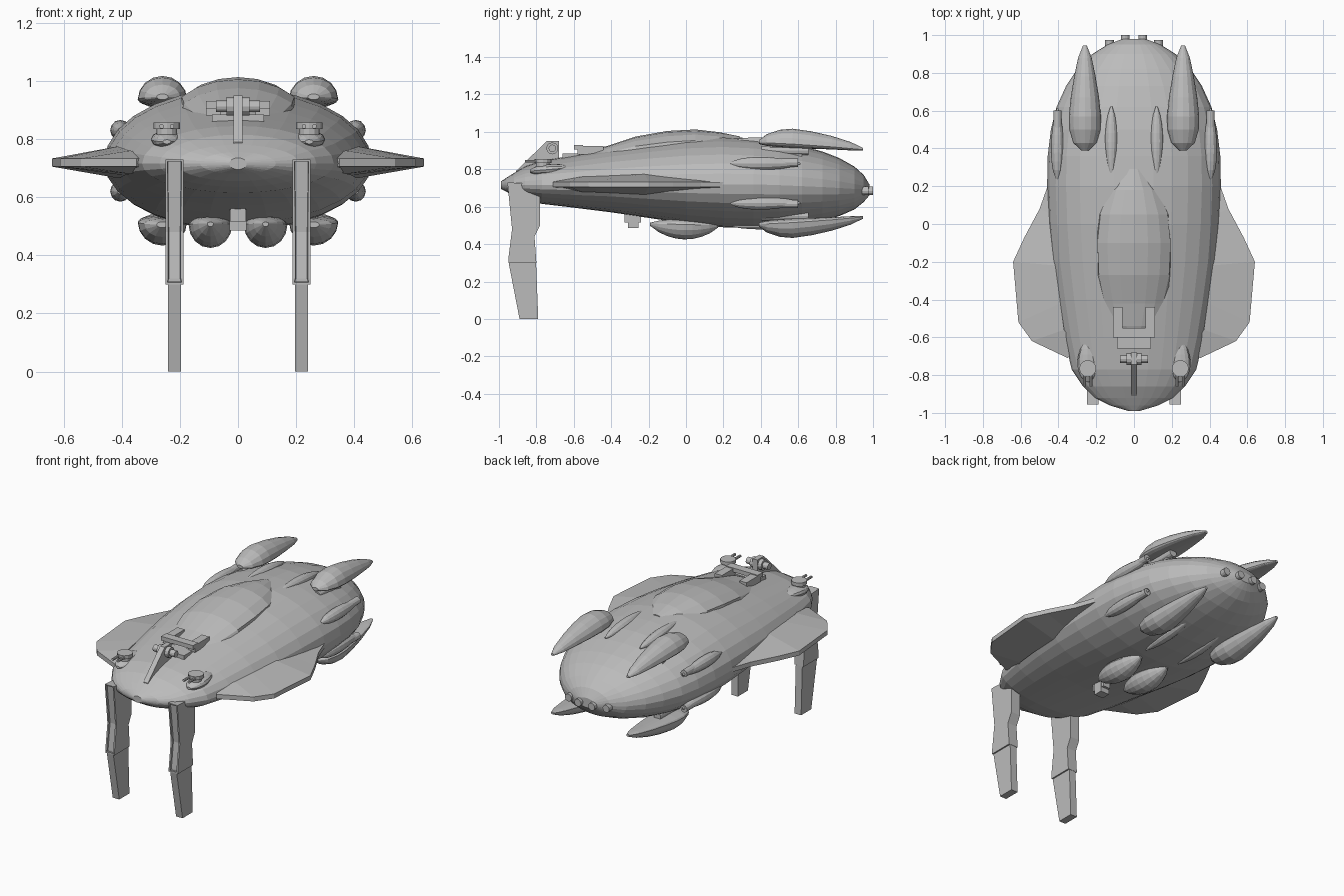
import bpy, bmesh, math
from mathutils import Matrix

old = bpy.data.objects.get("Cube")
if old:
    bpy.data.objects.remove(old, do_unlink=True)

grey = bpy.data.materials.new("hull grey")
grey.use_nodes = True
grey.diffuse_color = (0.5, 0.5, 0.5, 1)
grey.node_tree.nodes["Principled BSDF"].inputs["Base Color"].default_value = (0.5, 0.5, 0.5, 1)

MID = 0.725   # height of the plane that mirrors upper and lower fittings


def finish(name, bm, flip_x=False, flip_z=False):
    if flip_x:
        bmesh.ops.scale(bm, vec=(-1, 1, 1), verts=bm.verts)
    if flip_z:
        for v in bm.verts:
            v.co.z = 2 * MID - v.co.z
    bmesh.ops.recalc_face_normals(bm, faces=bm.faces)
    mesh = bpy.data.meshes.new(name)
    bm.to_mesh(mesh)
    bm.free()
    mesh.materials.append(grey)
    ob = bpy.data.objects.new(name, mesh)
    bpy.context.collection.objects.link(ob)
    return ob


def loft(name, stations, x=0.0, sides=12, limit=9, **flip):
    """Skin oval sections given as (y, half width, middle z, up, down)."""
    bm = bmesh.new()
    rings = []
    for y, w, zm, up, down in stations:
        ring = []
        for i in range(sides):
            a = 2 * math.pi * i / sides
            s = math.sin(a)
            px = max(-limit, min(limit, w * math.cos(a)))
            ring.append(bm.verts.new((x + px, y, zm + s * (up if s > 0 else down))))
        rings.append(ring)
    for a, b in zip(rings, rings[1:]):
        for i in range(sides):
            j = (i + 1) % sides
            bm.faces.new((a[i], a[j], b[j], b[i]))
    bm.faces.new(rings[0])
    bm.faces.new(rings[-1])
    return finish(name, bm, **flip)


def blister(name, x, y0, y1, w, z0, z1, up, down, skew=1.0, **kw):
    """Streamlined bulge running along y."""
    st = []
    for i in range(9):
        t = 0.02 + 0.96 * i / 8
        r = math.sin(math.pi * t ** skew) ** 0.7
        st.append((y0 + (y1 - y0) * t, w * r, z0 + (z1 - z0) * t, up * r, down * r))
    return loft(name, st, x, **kw)


def rod(name, centre, radius, length, axis="Y", sides=12, **flip):
    bm = bmesh.new()
    rot = {"X": Matrix.Rotation(math.pi / 2, 4, "Y"),
           "Y": Matrix.Rotation(math.pi / 2, 4, "X"), "Z": Matrix()}[axis]
    bmesh.ops.create_cone(bm, cap_ends=True, segments=sides, radius1=radius,
                          radius2=radius, depth=length,
                          matrix=Matrix.Translation(centre) @ rot)
    return finish(name, bm, **flip)


def box(name, lo, hi, **flip):
    return slab(name, [(lo[1], lo[2]), (hi[1], lo[2]), (hi[1], hi[2]), (lo[1], hi[2])],
                lo[0], hi[0], **flip)


def slab(name, profile, x0, x1, groove=0, **flip):
    """Side profile of (y, z) points extruded from x0 to x1."""
    bm = bmesh.new()
    a = [bm.verts.new((x0, y, z)) for y, z in profile]
    b = [bm.verts.new((x1, y, z)) for y, z in profile]
    bm.faces.new(a)
    bm.faces.new(b)
    n = len(profile)
    for i in range(n):
        bm.faces.new((a[i], a[(i + 1) % n], b[(i + 1) % n], b[i]))
    bmesh.ops.recalc_face_normals(bm, faces=bm.faces)
    if groove:
        front = [f for f in bm.faces if f.normal.y < -0.9]
        bmesh.ops.inset_region(bm, faces=front, thickness=groove, depth=0)
        bmesh.ops.inset_region(bm, faces=front, thickness=0.002, depth=-groove)
    return finish(name, bm, **flip)


# Main hull
loft("hull", [
    (-0.99, 0.03, 0.715, 0.02, 0.02), (-0.96, 0.13, 0.715, 0.04, 0.035),
    (-0.92, 0.21, 0.715, 0.065, 0.06), (-0.86, 0.27, 0.715, 0.1, 0.08),
    (-0.77, 0.33, 0.715, 0.13, 0.1), (-0.6, 0.37, 0.715, 0.16, 0.12),
    (-0.4, 0.405, 0.72, 0.19, 0.15), (-0.2, 0.435, 0.72, 0.22, 0.18),
    (0, 0.452, 0.72, 0.245, 0.21), (0.2, 0.46, 0.72, 0.255, 0.23),
    (0.36, 0.457, 0.72, 0.245, 0.235), (0.5, 0.44, 0.715, 0.235, 0.225),
    (0.62, 0.41, 0.71, 0.215, 0.205), (0.73, 0.36, 0.705, 0.19, 0.18),
    (0.82, 0.3, 0.7, 0.16, 0.15), (0.9, 0.22, 0.695, 0.12, 0.11),
    (0.95, 0.14, 0.695, 0.075, 0.07), (0.98, 0.06, 0.69, 0.03, 0.03)], sides=28)

# Raised cabin with flat cheeks
loft("cabin_canopy", [
    (-0.6, 0.05, 0.83, 0.04, 0.05), (-0.54, 0.13, 0.84, 0.055, 0.05),
    (-0.42, 0.19, 0.84, 0.085, 0.05), (-0.27, 0.23, 0.85, 0.125, 0.05),
    (-0.1, 0.24, 0.86, 0.145, 0.05), (0.05, 0.22, 0.87, 0.143, 0.05),
    (0.18, 0.16, 0.88, 0.118, 0.05), (0.29, 0.06, 0.9, 0.075, 0.05)],
    sides=20, limit=0.195)

# Deck plate and visor in front of the cabin
box("visor_bar", (-0.11, -0.6, 0.905), (0.11, -0.55, 0.93))
box("visor_foot", (-0.09, -0.66, 0.86), (0.09, -0.57, 0.885))
for side, fx in (("left", False), ("right", True)):
    box(f"visor_{side}_arm", (0.06, -0.58, 0.88), (0.11, -0.44, 0.925), flip_x=fx)

# Central gun mount
slab("gun_fin", [(-0.91, 0.76), (-0.91, 0.79), (-0.745, 0.95), (-0.68, 0.95),
                 (-0.68, 0.82)], -0.016, 0.016)
rod("gun_crossbar", (0, -0.715, 0.912), 0.02, 0.15, "X")
rod("gun_hub", (0, -0.715, 0.912), 0.032, 0.08, "X")

# Belly sensor
box("belly_sensor", (-0.03, -0.31, 0.485), (0.03, -0.255, 0.57))
box("belly_sensor_base", (-0.025, -0.33, 0.515), (0.025, -0.24, 0.58))

for side, fx in (("left", False), ("right", True)):
    # Wing: thin outer edge, thick inner ridge
    outer = [(0.44, 0.25), (0.5, 0.08), (0.58, -0.07), (0.64, -0.2),
             (0.612, -0.52), (0.54, -0.62), (0.35, -0.71)]
    inner = [(0.4, 0.22, 0.01), (0.43, 0.05, 0.025), (0.42, -0.1, 0.04),
             (0.41, -0.22, 0.055), (0.39, -0.42, 0.045), (0.37, -0.56, 0.04),
             (0.3, -0.66, 0.02)]
    bm = bmesh.new()
    rows = []
    for (ox, oy), (ix, iy, h) in zip(outer, inner):
        rows.append([bm.verts.new(p) for p in (
            (ix, iy, 0.72 + h), (ox, oy, 0.733), (ox, oy, 0.705), (ix, iy, 0.72 - h))])
    for a, b in zip(rows, rows[1:]):
        for i in range(4):
            j = (i + 1) % 4
            bm.faces.new((a[i], a[j], b[j], b[i]))
    bm.faces.new(rows[0])
    bm.faces.new(rows[-1])
    finish(f"{side}_wing", bm, flip_x=fx)

    # Landing leg with grooved front
    slab(f"{side}_leg_upper", [(-0.955, 0.73), (-0.93, 0.48), (-0.95, 0.32), (-0.95, 0.3),
                               (-0.8, 0.3), (-0.81, 0.44), (-0.78, 0.5), (-0.78, 0.72)],
         0.187, 0.25, groove=0.01, flip_x=fx)
    slab(f"{side}_leg_lower", [(-0.95, 0.31), (-0.89, 0), (-0.79, 0), (-0.802, 0.31)],
         0.196, 0.241, flip_x=fx)

    # Bow turret
    blister(f"{side}_turret_fairing", 0.245, -0.84, -0.6, 0.055, 0.79, 0.81, 0.03, 0.03,
            skew=0.8, flip_x=fx)
    rod(f"{side}_turret_body", (0.245, -0.765, 0.815), 0.035, 0.05, "Z", flip_x=fx)
    rod(f"{side}_turret_cap", (0.245, -0.765, 0.845), 0.045, 0.022, "Z", flip_x=fx)
    for k in (-1, 1):
        rod(f"{side}_turret_barrel_{k + 2}", (0.245 + 0.018 * k, -0.82, 0.843),
            0.008, 0.08, sides=8, flip_x=fx)

    # Belly dome
    blister(f"{side}_belly_dome", 0.095, -0.2, 0.18, 0.075, 0.51, 0.5, 0.03, 0.08,
            sides=16, flip_x=fx)

    # Stern nozzles
    rod(f"{side}_inner_nozzle", (0.047, 0.965, 0.685), 0.023, 0.07, flip_x=fx)
    rod(f"{side}_outer_nozzle", (0.13, 0.94, 0.685), 0.023, 0.07, flip_x=fx)

    for level, fz in (("upper", False), ("lower", True)):
        flip = dict(flip_x=fx, flip_z=fz)
        tag = f"{side}_{level}"
        # Engine pod with nearly flat underside, on a tube and strut
        loft(f"{tag}_engine_pod", [
            (0.39, 0.02, 0.945, 0.01, 0.01), (0.43, 0.062, 0.942, 0.045, 0.016),
            (0.5, 0.083, 0.938, 0.073, 0.02), (0.57, 0.085, 0.935, 0.082, 0.022),
            (0.67, 0.075, 0.928, 0.075, 0.018), (0.78, 0.057, 0.92, 0.058, 0.014),
            (0.88, 0.036, 0.911, 0.035, 0.01), (0.945, 0.01, 0.905, 0.01, 0.005)],
            0.26, 16, **flip)
        rod(f"{tag}_engine_tube", (0.26, 0.53, 0.9), 0.024, 0.25, **flip)
        box(f"{tag}_engine_strut", (0.245, 0.45, 0.83), (0.275, 0.62, 0.93), **flip)
        # Slim fairing near the centre line
        blister(f"{tag}_slim_fairing", 0.12, 0.24, 0.63, 0.033, 0.955, 0.925, 0.03, 0.03,
                skew=1.1, **flip)
        # Side fairing with a thruster tube
        blister(f"{tag}_side_fairing", 0.405, 0.23, 0.62, 0.035, 0.83, 0.83, 0.036, 0.036,
                skew=0.8, **flip)
        rod(f"{tag}_side_tube", (0.405, 0.5, 0.835), 0.022, 0.2, **flip)
